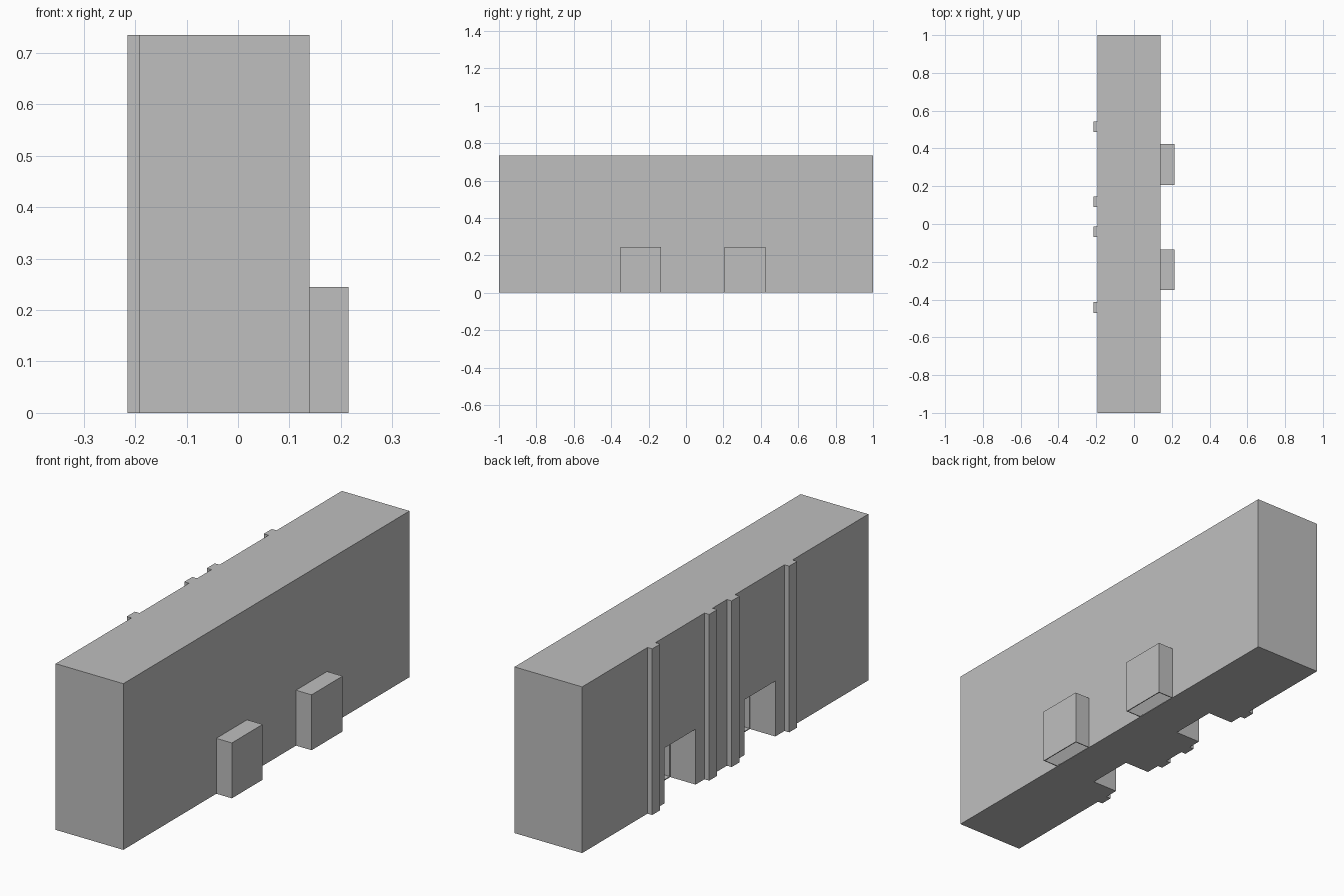
import bpy
import bmesh

cube = bpy.data.objects.get("Cube")
if cube:
    bpy.data.objects.remove(cube, do_unlink=True)

grey = bpy.data.materials.new("plain grey")
grey.use_nodes = True
grey.diffuse_color = (0.52, 0.52, 0.52, 1)
grey.node_tree.nodes["Principled BSDF"].inputs["Base Color"].default_value = grey.diffuse_color


def block(name, x, y, z):
    """Box spanning the given (low, high) ranges."""
    bm = bmesh.new()
    bmesh.ops.create_cube(bm, size=1)
    for v in bm.verts:
        v.co = [r[0] if c < 0 else r[1] for c, r in zip(v.co, (x, y, z))]
    mesh = bpy.data.meshes.new(name)
    bm.to_mesh(mesh)
    bm.free()
    mesh.materials.append(grey)
    obj = bpy.data.objects.new(name, mesh)
    bpy.context.collection.objects.link(obj)
    return obj


def carve(target, x, y, z):
    """Subtract a box, then discard the cutter."""
    cutter = block("cutter", x, y, z)
    cutter.hide_render = True
    mod = target.modifiers.new("opening", 'BOOLEAN')
    mod.object = cutter
    mod.operation = 'DIFFERENCE'
    mod.solver = 'EXACT'
    bpy.context.view_layer.objects.active = target
    bpy.ops.object.modifier_apply(modifier=mod.name)
    bpy.data.objects.remove(cutter, do_unlink=True)


BACK, FACE, TOP, DOOR = -0.192, 0.139, 0.735, 0.245
SKIN = 0.004

# Main slab
body = block("main_block", (BACK, FACE), (-1, 1), (0, TOP))

# Doorways: open threshold, then a passage with a thin floor into each bay
for name, y0, y1 in (("front", -0.35, -0.135), ("rear", 0.207, 0.424)):
    carve(body, (BACK - 0.1, -0.068), (y0, y1), (-0.1, DOOR))
    inner = (y0 + SKIN, y1 - SKIN)
    carve(body, (-0.1, FACE + 0.1), inner, (SKIN, DOOR - SKIN))
    # Hollow projecting bay, open underneath
    bay = block(name + "_bay", (FACE, 0.215), (y0, y1), (0, DOOR))
    carve(bay, (FACE - 0.1, 0.215 - SKIN), inner, (-0.1, DOOR - SKIN))

# Full-height pilasters flanking the doorways
for i, y in enumerate((-0.442, -0.04, 0.117, 0.515)):
    block(f"pilaster_{i + 1}", (-0.215, BACK), (y - 0.028, y + 0.028), (0, TOP))
